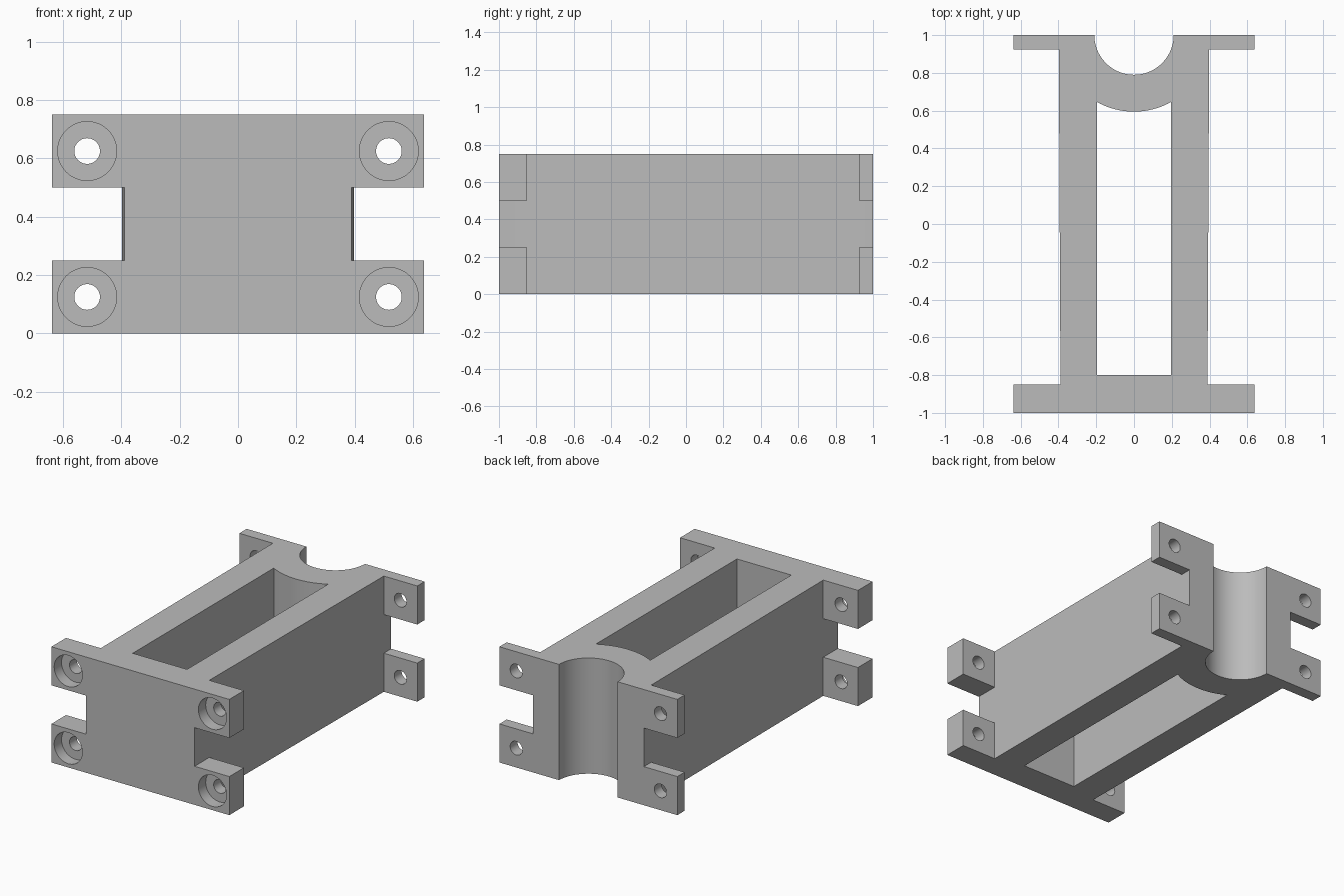
import bpy
import bmesh
import math

cube = bpy.data.objects.get("Cube")
if cube:
    bpy.data.objects.remove(cube, do_unlink=True)

HEIGHT = 0.75
FLANGE_X = 0.638
WEB_FRONT, WEB_BACK = 0.389, 0.398      # half widths, slightly tapered
GROOVE_R, SLOT_R = 0.21, 0.405          # arcs sharing a centre on the back edge

grey = bpy.data.materials.new("plain grey")
grey.use_nodes = True
colour = (0.5, 0.5, 0.5, 1)
grey.diffuse_color = colour
grey.node_tree.nodes["Principled BSDF"].inputs["Base Color"].default_value = colour


def finish(name, bm):
    bmesh.ops.recalc_face_normals(bm, faces=bm.faces)
    mesh = bpy.data.meshes.new(name)
    bm.to_mesh(mesh)
    bm.free()
    mesh.materials.append(grey)
    obj = bpy.data.objects.new(name, mesh)
    bpy.context.collection.objects.link(obj)
    return obj


def prism(name, outline, z0, z1):
    """Extrude a plan outline upwards."""
    bm = bmesh.new()
    face = bm.faces.new([bm.verts.new((x, y, z0)) for x, y in outline])
    top = bmesh.ops.extrude_face_region(bm, geom=[face])["geom"]
    verts = [v for v in top if isinstance(v, bmesh.types.BMVert)]
    bmesh.ops.translate(bm, verts=verts, vec=(0, 0, z1 - z0))
    return finish(name, bm)


def bore(name, x, z, radius, y0, y1):
    """Cylinder lying along y."""
    bm = bmesh.new()
    bmesh.ops.create_cone(bm, cap_ends=True, segments=48, radius1=radius,
                          radius2=radius, depth=y1 - y0)
    for v in bm.verts:
        v.co = (x + v.co.x, (y0 + y1) / 2 + v.co.z, z + v.co.y)
    return finish(name, bm)


def arc(radius, start, end, steps):
    """Points on a circle about the middle of the back edge."""
    return [(radius * math.cos(a), 1 + radius * math.sin(a))
            for a in (start + (end - start) * i / steps for i in range(steps + 1))]


def cut(target, cutter):
    cutter.hide_render = True
    mod = target.modifiers.new("cut", "BOOLEAN")
    mod.operation = "DIFFERENCE"
    mod.solver = "EXACT"
    mod.object = cutter
    bpy.context.view_layer.objects.active = target
    bpy.ops.object.modifier_apply(modifier=mod.name)
    bpy.data.objects.remove(cutter, do_unlink=True)


# Body with end flanges and the round groove at the back
right = [(FLANGE_X, -1), (FLANGE_X, -0.85), (WEB_FRONT, -0.85),
         (WEB_BACK, 0.925), (FLANGE_X, 0.925), (FLANGE_X, 1)]
left = [(-x, y) for x, y in reversed(right)]
body = prism("bracket_body", right + arc(GROOVE_R, 0, -math.pi, 48) + left, 0, HEIGHT)

# Central slot with a curved back wall
half = math.acos(0.195 / SLOT_R)
slot = [(-0.195, -0.8), (0.195, -0.8)] + arc(SLOT_R, -half, half - math.pi, 24)
cut(body, prism("slot_cutter", slot, -0.1, HEIGHT + 0.1))

for side in (-1, 1):
    # Notches that split each flange into an upper and a lower lug
    for y0, y1, web in ((-1.1, -0.85, WEB_FRONT), (0.925, 1.1, WEB_BACK)):
        notch = [(side * web, y0), (side * 0.8, y0), (side * 0.8, y1), (side * web, y1)]
        cut(body, prism("notch_cutter", notch, 0.25, 0.5))
    # Bolt holes, counterbored at the front
    for z in (0.125, 0.625):
        x = side * 0.517
        cut(body, bore("bolt_hole_cutter", x, z, 0.044, -1.1, 1.1))
        cut(body, bore("counterbore_cutter", x, z, 0.101, -1.1, -0.925))

# Smooth the round walls, keep the edges crisp
bpy.ops.object.select_all(action="DESELECT")
body.select_set(True)
bpy.context.view_layer.objects.active = body
bpy.ops.object.shade_smooth_by_angle(angle=math.radians(30))
